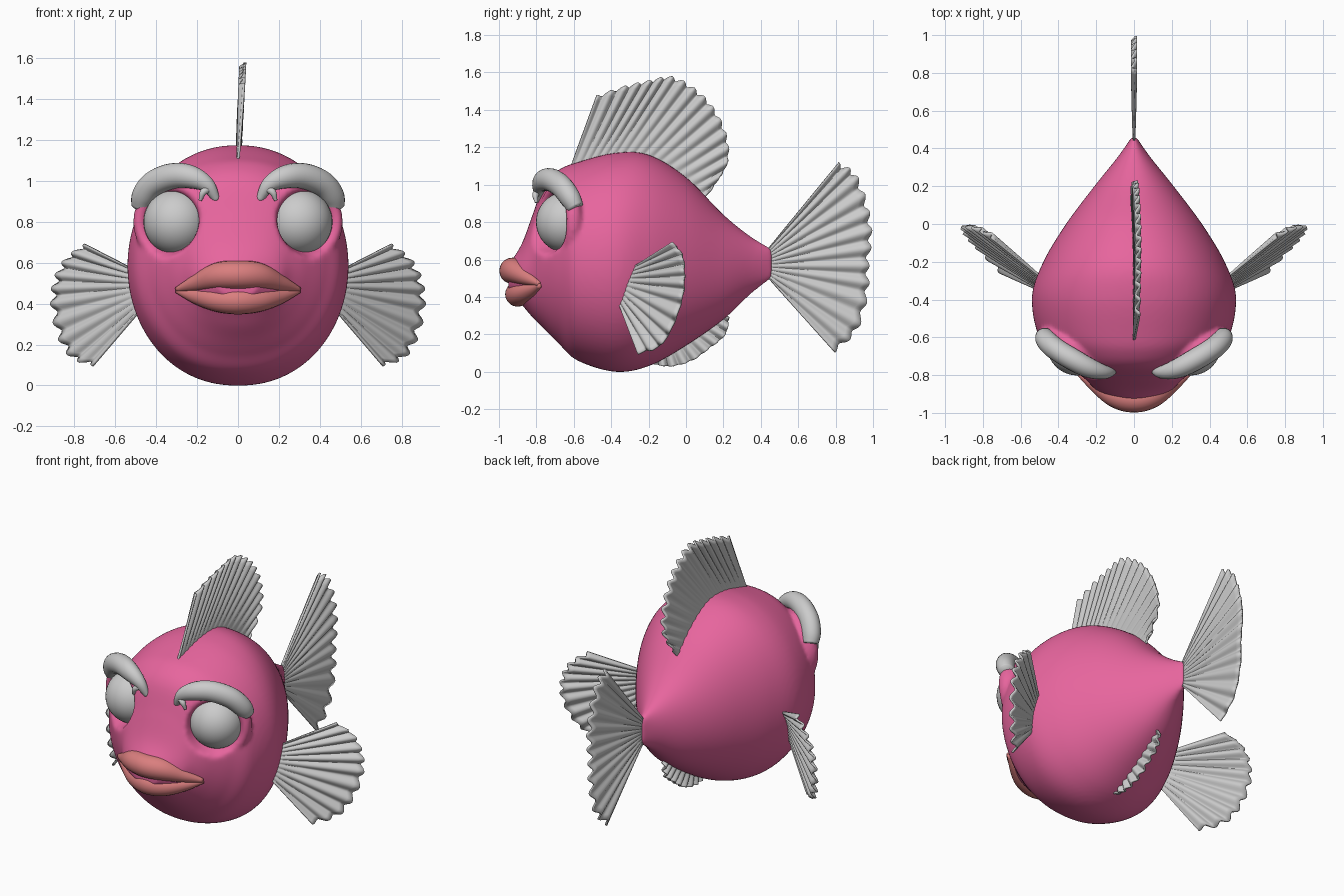
import bpy, bmesh, math
from mathutils import Vector, Matrix

cube = bpy.data.objects.get("Cube")
if cube:
    bpy.data.objects.remove(cube, do_unlink=True)


def material(name, rgb):
    m = bpy.data.materials.new(name)
    m.use_nodes = True
    m.diffuse_color = (*rgb, 1)
    bsdf = m.node_tree.nodes["Principled BSDF"]
    bsdf.inputs["Base Color"].default_value = (*rgb, 1)
    bsdf.inputs["Roughness"].default_value = 0.6
    return m


PINK = material("pink skin", (0.8, 0.13, 0.34))
GREY = material("pale grey", (0.6, 0.6, 0.6))
LIP = material("coral lips", (0.7, 0.21, 0.21))


def sample(points, t):
    """Smooth curve through the points, t from 0 to 1."""
    pts = [Vector(p) for p in points]
    s = t * (len(pts) - 1)
    i = min(int(s), len(pts) - 2)
    f = s - i
    b, c = pts[i], pts[i + 1]
    a = pts[i - 1] if i > 0 else b * 2 - c
    d = pts[i + 2] if i + 2 < len(pts) else c * 2 - b
    return 0.5 * (2 * b + (c - a) * f + (2 * a - 5 * b + 4 * c - d) * f ** 2
                  + (3 * b - a - 3 * c + d) * f ** 3)


def finish(bm, name, mat):
    bmesh.ops.recalc_face_normals(bm, faces=bm.faces)
    for f in bm.faces:
        f.smooth = True
    mesh = bpy.data.meshes.new(name)
    bm.to_mesh(mesh)
    bm.free()
    mesh.materials.append(mat)
    ob = bpy.data.objects.new(name, mesh)
    bpy.context.collection.objects.link(ob)
    return ob


def skin(bm, rings, closed):
    """Join rows of vertices with quads."""
    n = len(rings[0])
    for r, q in zip(rings, rings[1:]):
        for j in range(n if closed else n - 1):
            k = (j + 1) % n
            bm.faces.new((r[j], r[k], q[k], q[j]))


def tube(bm, path, radii, flat=1.0, steps=28, sides=20):
    """Rounded tapering tube; flat scales its height."""
    rings = []
    for i in range(steps + 1):
        t = i / steps
        p = sample(path, t)
        d = (sample(path, min(t + 0.01, 1)) - sample(path, max(t - 0.01, 0))).normalized()
        out = Vector((p.x * 0.5, -0.8, 0))
        out = (out - d * out.dot(d)).normalized()
        up = d.cross(out)
        r = sample([(q, 0, 0) for q in radii], t).x
        rings.append([bm.verts.new(p + r * (math.cos(a) * out + flat * math.sin(a) * up))
                      for a in (math.tau * j / sides for j in range(sides))])
    skin(bm, rings, True)
    bm.faces.new(rings[0])
    bm.faces.new(rings[-1])


def eye_frame(side):
    """Eye centre and the direction it looks in."""
    return Vector((side * 0.3, -0.64, 0.8)), Vector((side * 0.42, -0.9, 0)).normalized()


# Body: elliptical rings from snout to tail (y, half width, bottom, top)
PROFILE = [(-0.95, 0.1, 0.43, 0.57), (-0.88, 0.2, 0.36, 0.68), (-0.82, 0.26, 0.29, 0.84),
           (-0.76, 0.34, 0.23, 1.0), (-0.68, 0.43, 0.15, 1.08), (-0.58, 0.51, 0.06, 1.12),
           (-0.38, 0.54, 0, 1.17), (-0.2, 0.48, 0.03, 1.16), (0, 0.36, 0.14, 1.04),
           (0.2, 0.21, 0.28, 0.84), (0.35, 0.09, 0.42, 0.72), (0.46, 0.012, 0.5, 0.66)]
bm = bmesh.new()
rings = []
for i in range(91):
    y, w, lo, hi = sample(PROFILE, i / 90)
    ring = []
    for j in range(96):
        a = math.tau * j / 96
        c, s = math.cos(a), math.sin(a)
        v = Vector((w * math.copysign(abs(c) ** 0.92, c), y, (lo + hi) / 2 + (hi - lo) / 2 * s))
        # press in an eye socket on each side
        for side in (1, -1):
            centre, look = eye_frame(side)
            depth = (v - centre).dot(look)
            away = (v - centre - look * depth).length
            if depth > 0 and away < 0.17:
                v -= look * max(0, depth - 0.02) * min(1, (0.17 - away) / 0.04)
        ring.append(bm.verts.new(v))
    rings.append(ring)
skin(bm, rings, True)
bm.faces.new(rings[0])
bm.faces.new(rings[-1])
# Raised eyelid rims, melted into the body
for side in (1, -1):
    centre, look = eye_frame(side)
    turn = look.to_track_quat('Z', 'Y').to_matrix()
    rows = []
    for i in range(48):
        a = math.tau * i / 48
        radial = turn @ Vector((math.cos(a), math.sin(a), 0))
        rows.append([bm.verts.new(centre + look * 0.035 + radial * (0.178 + 0.036 * math.cos(b))
                                  + look * 0.045 * math.sin(b))
                     for b in (math.tau * k / 12 for k in range(12))])
    skin(bm, rows + rows[:1], True)
body = finish(bm, "body", PINK)
remesh = body.modifiers.new("blend", 'REMESH')
remesh.mode = 'VOXEL'
remesh.voxel_size = 0.013
remesh.use_smooth_shade = True
soften = body.modifiers.new("soften", 'SMOOTH')
soften.factor = 0.5
soften.iterations = 6

# Eyes and heavy brows
BROW = [(0.1, -0.775, 0.9), (0.15, -0.785, 0.98), (0.23, -0.765, 1.02),
        (0.32, -0.72, 1.025), (0.41, -0.665, 0.99), (0.46, -0.62, 0.93), (0.475, -0.59, 0.875)]
for side, word in ((1, "left"), (-1, "right")):
    centre, look = eye_frame(side)
    bm = bmesh.new()
    bmesh.ops.create_uvsphere(bm, u_segments=40, v_segments=24, radius=0.162,
                              matrix=Matrix.Translation(centre))
    finish(bm, word + "_eye", GREY)
    bm = bmesh.new()
    path = [(side * x, y, z) for x, y, z in BROW]
    tube(bm, path, [0.014, 0.035, 0.052, 0.058, 0.058, 0.055, 0.045], 1.08)
    # small forked inner tip
    tube(bm, [(side * 0.14, -0.79, 0.965), (side * 0.17, -0.805, 0.945),
              (side * 0.185, -0.8, 0.905)], [0.02, 0.017, 0.008])
    finish(bm, word + "_brow", GREY)

# Lips: two tapering tubes bent around the snout
HALF_LIPS = {"upper_lip": ([(0, -0.928, 0.54), (0.1, -0.905, 0.535), (0.2, -0.85, 0.503),
                            (0.3, -0.785, 0.47)], [0.07, 0.066, 0.042, 0.012]),
             "lower_lip": ([(0, -0.9, 0.415), (0.1, -0.88, 0.42), (0.2, -0.83, 0.438),
                            (0.3, -0.78, 0.463)], [0.067, 0.06, 0.042, 0.012])}
for name, (half, radii) in HALF_LIPS.items():
    bm = bmesh.new()
    path = [(-x, y, z) for x, y, z in half[:0:-1]] + half
    tube(bm, path, radii[:0:-1] + radii, steps=48)
    finish(bm, name, LIP)


def fin(name, base, tip, normal, ribs, depth=0.013):
    """Pleated fan between a base line and a scalloped tip line."""
    bm = bmesh.new()
    normal = Vector(normal).normalized()
    rows = []
    cols = ribs * 10
    for i in range(cols + 1):
        u = i / cols
        b, t = sample(base, u), sample(tip, u)
        wave = math.cos(math.tau * ribs * u)
        row = []
        for k in range(15):
            v = k / 14
            p = b.lerp(t, v * (1 + 0.022 * wave))
            row.append(bm.verts.new(p + normal * depth * wave * v ** 0.7))
        rows.append(row)
    skin(bm, rows, False)
    ob = finish(bm, name, GREY)
    solid = ob.modifiers.new("thickness", 'SOLIDIFY')
    solid.thickness = 0.012
    solid.offset = 0
    return ob


def flat(points, lean=0.0):
    """Side outline (y, z) placed on the centre plane."""
    return [(lean * (z - 1.1), y, z) for y, z in points]


fin("tail_fin", flat([(0.44, 0.66), (0.44, 0.58), (0.44, 0.5)]),
    flat([(0.81, 1.11), (0.9, 1.05), (0.96, 0.9), (0.985, 0.74), (0.97, 0.58),
          (0.965, 0.42), (0.91, 0.23), (0.79, 0.11)]), (1, 0, 0), 12, 0.011)
fin("dorsal_fin", flat([(-0.62, 1.09), (-0.4, 1.13), (-0.15, 1.1), (0.1, 0.93)], 0.05),
    flat([(-0.48, 1.47), (-0.33, 1.52), (-0.2, 1.55), (-0.08, 1.57), (0.04, 1.51),
          (0.14, 1.41), (0.21, 1.27), (0.22, 1.12), (0.13, 0.97)], 0.05), (1, 0, 0), 16, 0.011)
fin("belly_fin", flat([(-0.17, 0.08), (0.0, 0.18), (0.2, 0.31)]),
    flat([(-0.17, 0.04), (-0.08, 0.03), (0.03, 0.06), (0.13, 0.13), (0.21, 0.2),
          (0.23, 0.29)]), (1, 0, 0), 9)

# Side fins
BASE = [(0.49, -0.28, 0.56), (0.49, -0.325, 0.47), (0.475, -0.36, 0.37)]
TIP = [(0.74, -0.07, 0.69), (0.83, -0.02, 0.62), (0.885, -0.01, 0.52), (0.9, -0.02, 0.4),
       (0.87, -0.07, 0.25), (0.805, -0.14, 0.14), (0.7, -0.25, 0.1)]
for side, word in ((1, "left"), (-1, "right")):
    fin(word + "_side_fin", [(side * x, y, z) for x, y, z in BASE],
        [(side * x, y, z) for x, y, z in TIP], (side * 0.65, -0.76, 0), 10, 0.012)
